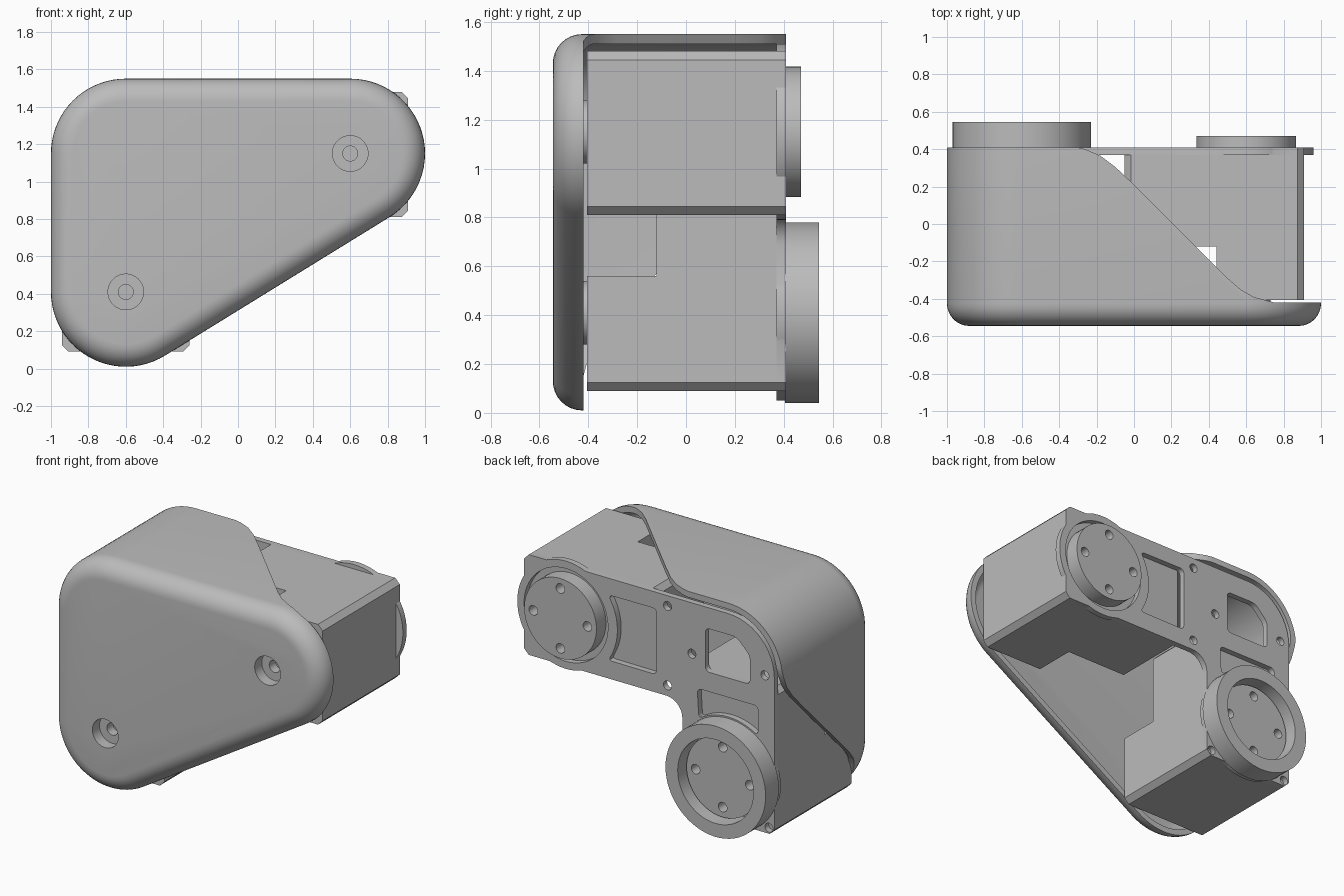
import bpy, bmesh, math
from mathutils import Vector

if "Cube" in bpy.data.objects:
    bpy.data.objects.remove(bpy.data.objects["Cube"])

grey = bpy.data.materials.new("plain grey")
grey.use_nodes = True
grey.diffuse_color = (0.5, 0.5, 0.5, 1)
grey.node_tree.nodes["Principled BSDF"].inputs["Base Color"].default_value = (0.5, 0.5, 0.5, 1)

LOW, TOP, FAR = Vector((-0.6, 0.41)), Vector((-0.6, 1.15)), Vector((0.6, 1.15))
PLACE = {"x": lambda u, v, d: (d, u, v),
         "y": lambda u, v, d: (u, d, v),
         "z": lambda u, v, d: (u, v, d)}


def prism(name, pts, d0, d1, axis="y", corner=0, segments=1, front=0):
    """Extrude an outline along an axis; optionally bevel its corners or its first rim."""
    bm = bmesh.new()
    put = PLACE[axis]
    verts = [bm.verts.new(put(p[0], p[1], d0)) for p in pts]
    base = bm.faces.new(verts)
    out = bmesh.ops.extrude_face_region(bm, geom=[base])
    shift = Vector(put(0, 0, d1 - d0))
    for v in out["geom"]:
        if isinstance(v, bmesh.types.BMVert):
            v.co += shift
    bmesh.ops.recalc_face_normals(bm, faces=bm.faces)
    bm.normal_update()
    if corner:
        edges = [e for e in bm.edges
                 if abs((e.verts[0].co - e.verts[1].co).normalized().dot(shift.normalized())) > 0.9
                 and e.calc_face_angle() > 0.7]
        bmesh.ops.bevel(bm, geom=edges, offset=corner, segments=segments, profile=0.5, affect="EDGES")
    if front:
        edges = [e for e in bm.edges if all(abs(v.co.y - d0) < 1e-5 for v in e.verts)]
        bmesh.ops.bevel(bm, geom=edges, offset=front, segments=8, profile=0.5, affect="EDGES")
    mesh = bpy.data.meshes.new(name)
    bm.to_mesh(mesh)
    bm.free()
    mesh.materials.append(grey)
    obj = bpy.data.objects.new(name, mesh)
    bpy.context.collection.objects.link(obj)
    return obj


def arc(c, r, a0, a1, n=12):
    angles = [math.radians(a0 + (a1 - a0) * i / n) for i in range(n + 1)]
    return [(c[0] + r * math.cos(a), c[1] + r * math.sin(a)) for a in angles]


def rect(x0, x1, z0, z1):
    return [(x0, z0), (x1, z0), (x1, z1), (x0, z1)]


def disc(name, c, r, y0, y1, n=64):
    return prism(name, arc(c, r, 0, 360, n)[:-1], y0, y1)


def rounded_triangle(r):
    slope = math.degrees(math.atan2(FAR.y - LOW.y, FAR.x - LOW.x))
    return (arc(LOW, r, 180, 270 + slope, 24) + arc(FAR, r, slope - 90, 90, 28)
            + arc(TOP, r, 90, 180, 18))


def combine(obj, *others, op="DIFFERENCE"):
    for other in others:
        mod = obj.modifiers.new("join", "BOOLEAN")
        mod.operation, mod.object, mod.solver = op, other, "EXACT"
        bpy.context.view_layer.objects.active = obj
        bpy.ops.object.modifier_apply(modifier=mod.name)
        bpy.data.objects.remove(other)


def smooth(obj):
    bpy.ops.object.select_all(action="DESELECT")
    obj.select_set(True)
    bpy.context.view_layer.objects.active = obj
    bpy.ops.object.shade_smooth_by_angle(angle=math.radians(28))


# Cover: hollow rounded triangle with a sweeping cut on its top and side walls
cover = prism("cover", rounded_triangle(0.4), -0.545, 0.41, front=0.12)
sweep = [(-0.35, 0.42), (-0.26, 0.4), (-0.18, 0.365), (-0.1, 0.305), (0, 0.21), (0.4, -0.19),
         (0.5, -0.29), (0.57, -0.35), (0.64, -0.39), (0.75, -0.42), (2, -0.42), (2, 1), (-0.35, 1)]
along = (FAR - LOW).normalized()
away = Vector((along.y, -along.x))
start, end = LOW - along * 2 + away * 0.2, FAR + along * 2 + away * 0.2
combine(cover,
        prism("cavity", rounded_triangle(0.36), -0.505, 0.6, front=0.08),
        prism("top_cut", sweep, -1, 3, "z"),
        prism("side_cut", [(y, 0.9 - u) for u, y in sweep], -3, 3, "x"),
        prism("under_cut", [start, start + away * 2, end + away * 2, end], -0.42, 1))
for c in (LOW, FAR):
    combine(cover, disc("boss", c, 0.13, -0.52, -0.405), op="UNION")
    combine(cover, disc("counterbore", c, 0.095, -0.7, -0.47), disc("bore", c, 0.04, -0.6, -0.3))
smooth(cover)

# Two motor bodies, each stepped at its inner end
upper = prism("upper_motor", rect(-0.05, 0.91, 0.81, 1.48), -0.405, 0.37, corner=0.035)
combine(upper, prism("step", rect(-0.2, 0.44, 0.5, 1.7), -0.6, -0.12))
lower = prism("lower_motor", rect(-0.94, -0.26, 0.09, 1.05), -0.405, 0.37, corner=0.035)
combine(lower, prism("step", rect(-1.2, 0, 0.56, 1.3), -0.6, -0.12))

# Back plate: L shape with round lobes behind the output discs
outline = ([(-0.94, 0.125), (-0.905, 0.09), (-0.295, 0.09), (-0.26, 0.125)]
           + arc((-0.14, 0.69), 0.12, 180, 90)
           + [(0.875, 0.81), (0.91, 0.845), (0.91, 1.445), (0.875, 1.48)]
           + arc((-0.6, 1.14), 0.34, 90, 180))
plate = prism("back_plate", outline, 0.37, 0.41)
for c in (LOW, FAR):
    combine(plate, disc("lobe", c, 0.36, 0.37, 0.41), op="UNION")
    combine(plate, disc("socket", c, 0.31, 0.2, 0.6))
pockets = [arc(FAR, 0.38, 145, 215) + [(-0.07, 0.93), (-0.07, 1.37)],
           [(-0.76, 1.05), (-0.43, 1.05), (-0.43, 1.34), (-0.66, 1.34), (-0.76, 1.24)],
           arc(LOW, 0.38, 55, 125) + [(-0.82, 0.92), (-0.37, 0.92)]]
for pts in pockets:
    combine(plate, prism("pocket", pts, 0.2, 0.6, corner=0.03, segments=4))
for c in [(-0.15, 1.41), (-0.15, 0.88), (-0.33, 1.14), (-0.87, 1.14), (-0.9, 0.13), (-0.3, 0.13)]:
    combine(plate, disc("screw_hole", c, 0.03, 0.2, 0.6, 20))
smooth(plate)

# Output discs with four screw holes each
for name, c in (("upper_output_disc", FAR), ("lower_output_disc", LOW)):
    horn = disc(name, c, 0.267, 0.36, 0.47)
    for p in arc(c, 0.2, 0, 270, 3):
        combine(horn, disc("screw_hole", p, 0.032, 0.4, 0.6, 20))
    smooth(horn)

# Raised ring around the lower disc
ring = disc("lower_ring", LOW, 0.37, 0.405, 0.545)
combine(ring, disc("ring_bore", LOW, 0.28, 0.2, 0.7))
smooth(ring)
